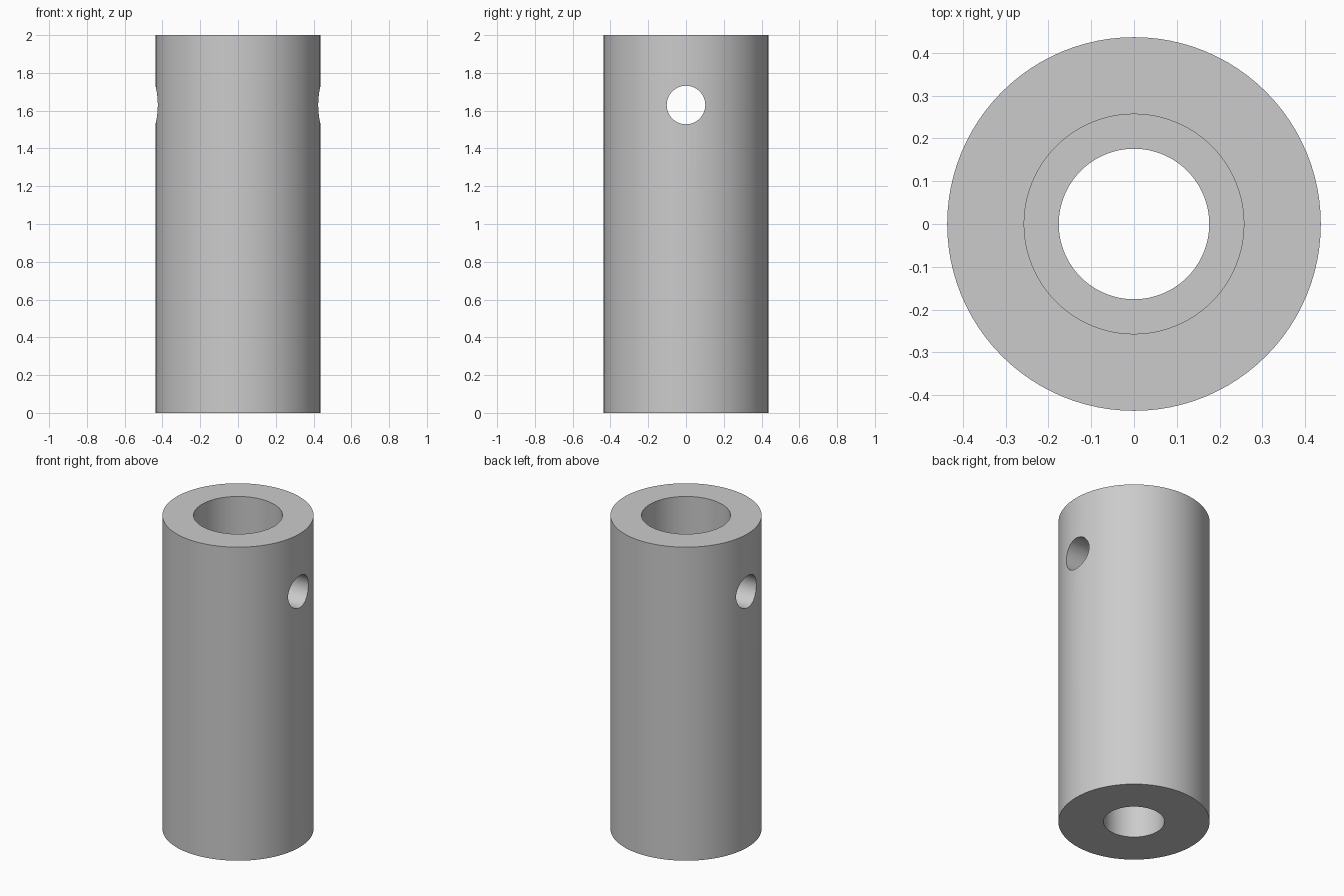
import bpy
import bmesh
import math

cube = bpy.data.objects.get("Cube")
if cube:
    bpy.data.objects.remove(cube, do_unlink=True)

HEIGHT, RADIUS = 2.0, 0.437
WIDE_BORE, NARROW_BORE, LEDGE_Z = 0.257, 0.176, 1.0
HOLE_RADIUS, HOLE_Z = 0.102, 1.63
SEGMENTS = 96

grey = bpy.data.materials.new("plain grey")
grey.use_nodes = True
colour = (0.6, 0.6, 0.6, 1)
grey.diffuse_color = colour
grey.node_tree.nodes["Principled BSDF"].inputs["Base Color"].default_value = colour


def lathe(name, profile):
    """Revolve a closed (radius, z) profile around the z axis."""
    bm = bmesh.new()
    rings = []
    for i in range(SEGMENTS):
        a = math.tau * i / SEGMENTS
        rings.append([bm.verts.new((r * math.cos(a), r * math.sin(a), z))
                      for r, z in profile])
    n = len(profile)
    for i, ring in enumerate(rings):
        after = rings[(i + 1) % SEGMENTS]
        for j in range(n):
            k = (j + 1) % n
            bm.faces.new((ring[j], after[j], after[k], ring[k]))
    bmesh.ops.recalc_face_normals(bm, faces=bm.faces)
    mesh = bpy.data.meshes.new(name)
    bm.to_mesh(mesh)
    bm.free()
    obj = bpy.data.objects.new(name, mesh)
    bpy.context.collection.objects.link(obj)
    mesh.materials.append(grey)
    return obj


# Sleeve with a stepped bore
sleeve = lathe("sleeve", [
    (NARROW_BORE, 0), (RADIUS, 0), (RADIUS, HEIGHT),
    (WIDE_BORE, HEIGHT), (WIDE_BORE, LEDGE_Z), (NARROW_BORE, LEDGE_Z)])

# Cross hole through both side walls
bpy.ops.mesh.primitive_cylinder_add(
    vertices=64, radius=HOLE_RADIUS, depth=1.2,
    location=(0, 0, HOLE_Z), rotation=(0, math.pi / 2, 0))
cutter = bpy.context.object
cutter.name = "cross_hole_cutter"
cutter.hide_render = True
cutter.data.materials.append(grey)

cut = sleeve.modifiers.new("cross hole", "BOOLEAN")
cut.operation = "DIFFERENCE"
cut.solver = "EXACT"
cut.object = cutter

bpy.ops.object.select_all(action="DESELECT")
sleeve.select_set(True)
bpy.context.view_layer.objects.active = sleeve
bpy.ops.object.modifier_apply(modifier=cut.name)
bpy.data.objects.remove(cutter, do_unlink=True)
bpy.ops.object.shade_smooth_by_angle(angle=math.radians(30))
